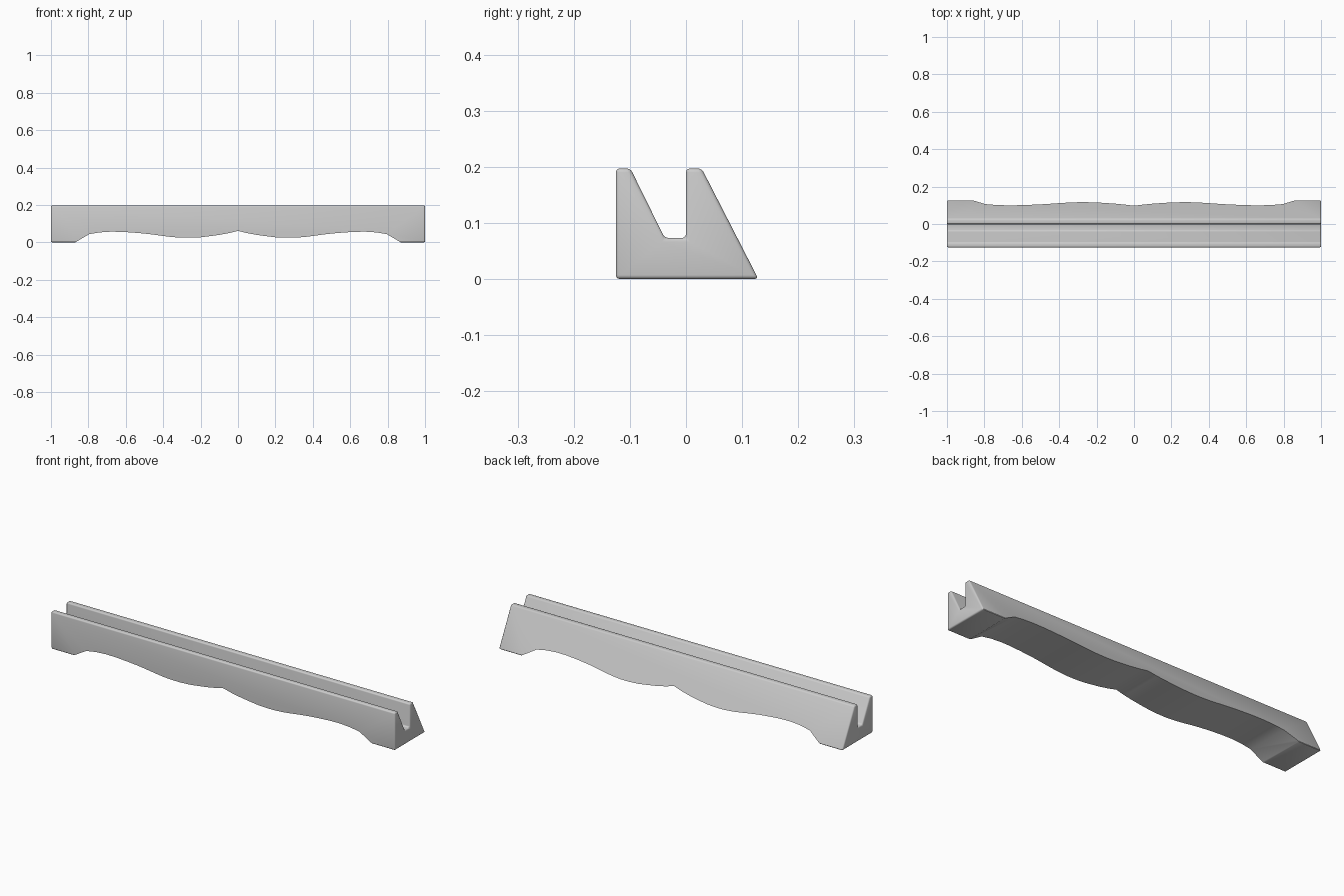
import bpy, bmesh

cube = bpy.data.objects.get("Cube")
if cube:
    bpy.data.objects.remove(cube, do_unlink=True)

# Single light grey finish
grey = bpy.data.materials.new("light_grey")
grey.use_nodes = True
colour = (0.6, 0.6, 0.6, 1)
grey.diffuse_color = colour
grey.node_tree.nodes["Principled BSDF"].inputs["Base Color"].default_value = colour


def prism(name, points, axis, start, end, bevel=0):
    """Extrude a flat outline along x or y, optionally rounding every edge."""
    bm = bmesh.new()
    place = (lambda a, z: (start, a, z)) if axis == "x" else (lambda a, z: (a, start, z))
    shift = (end - start, 0, 0) if axis == "x" else (0, end - start, 0)
    face = bm.faces.new([bm.verts.new(place(a, z)) for a, z in points])
    result = bmesh.ops.extrude_face_region(bm, geom=[face], use_keep_orig=True)
    moved = [v for v in result["geom"] if isinstance(v, bmesh.types.BMVert)]
    bmesh.ops.translate(bm, verts=moved, vec=shift)
    bmesh.ops.recalc_face_normals(bm, faces=bm.faces[:])
    if bevel:
        bmesh.ops.bevel(bm, geom=bm.edges[:], offset=bevel, segments=3,
                        profile=0.5, affect="EDGES", clamp_overlap=True)
    mesh = bpy.data.meshes.new(name)
    bm.to_mesh(mesh)
    bm.free()
    mesh.materials.append(grey)
    obj = bpy.data.objects.new(name, mesh)
    bpy.context.collection.objects.link(obj)
    return obj


# Slotted bar with a sloping back and two upright fins
section = [(-0.125, 0), (0.129, 0), (0.028, 0.197), (0, 0.197),
           (0, 0.073), (-0.038, 0.073), (-0.099, 0.197), (-0.125, 0.197)]
bar = prism("slotted_bar", section, "x", -1, 1, bevel=0.007)

# Wavy underside between the two end feet, mirrored about the middle
half = [(0.05, 0.049), (0.1, 0.04), (0.15, 0.033), (0.2, 0.027), (0.25, 0.0245),
        (0.3, 0.0245), (0.35, 0.028), (0.4, 0.034), (0.45, 0.041), (0.5, 0.047),
        (0.56, 0.052), (0.62, 0.056), (0.68, 0.057), (0.74, 0.053),
        (0.795, 0.044), (0.87, 0), (0.87, -0.1)]
wave = [(-x, z) for x, z in reversed(half)] + [(0, 0.061)] + half
cutter = prism("underside_cutter", wave, "y", -0.3, 0.3)
cutter.hide_render = True

cut = bar.modifiers.new("wavy_underside", "BOOLEAN")
cut.operation = "DIFFERENCE"
cut.solver = "EXACT"
cut.object = cutter
bpy.ops.object.select_all(action="DESELECT")
bpy.context.view_layer.objects.active = bar
bar.select_set(True)
bpy.ops.object.modifier_apply(modifier=cut.name)
bpy.data.objects.remove(cutter, do_unlink=True)
bpy.ops.object.shade_smooth_by_angle(angle=0.6)
